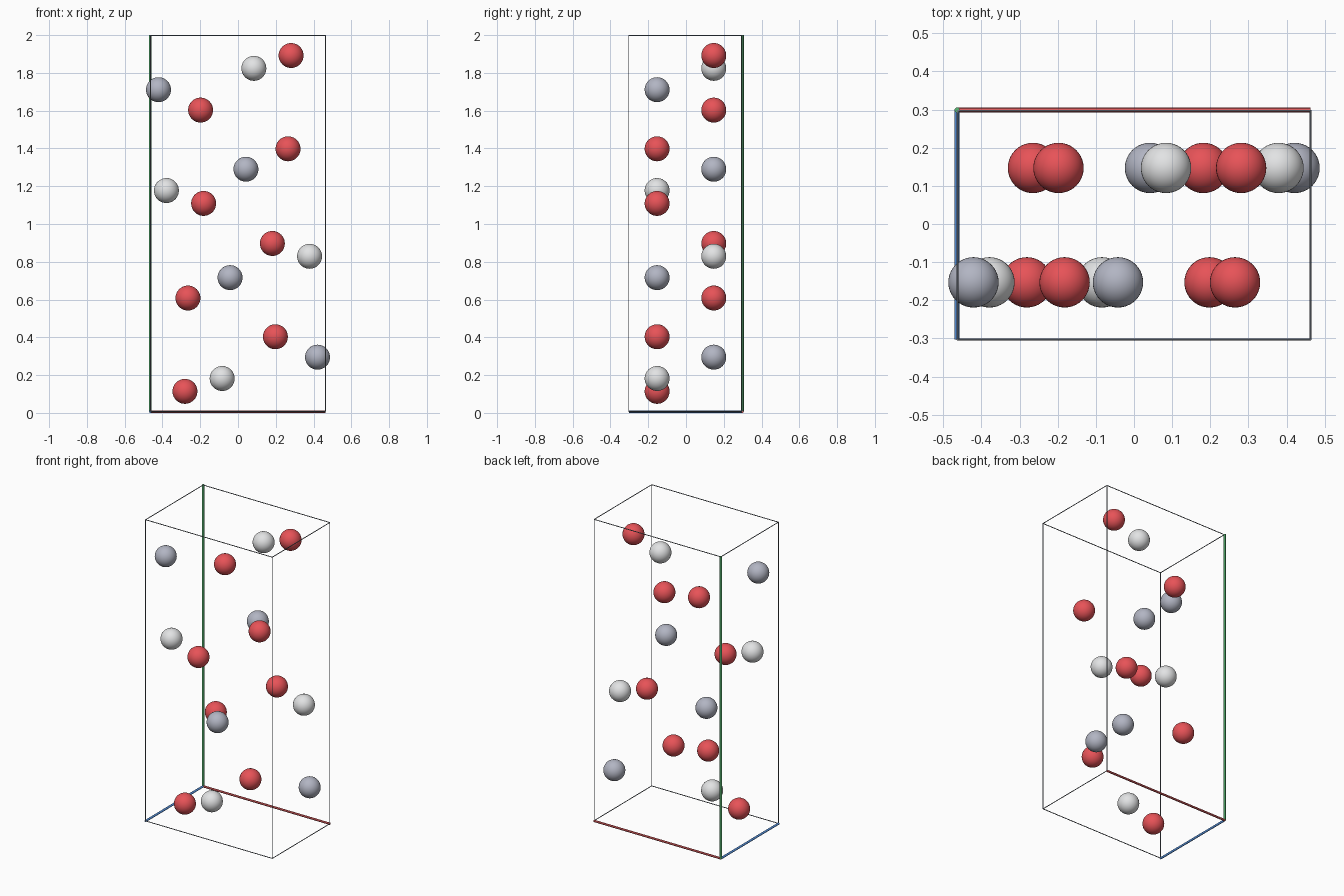
import bpy
from mathutils import Vector

if "Cube" in bpy.data.objects:
    bpy.data.objects.remove(bpy.data.objects["Cube"])


def material(name, srgb):
    lin = [((c / 255 + 0.055) / 1.055) ** 2.4 if c > 10 else c / 3295 for c in srgb]
    m = bpy.data.materials.new(name)
    m.diffuse_color = (*lin, 1)
    m.use_nodes = True
    m.node_tree.nodes["Principled BSDF"].inputs["Base Color"].default_value = m.diffuse_color
    return m


RED = material("red", (232, 83, 88))
LIGHT = material("light grey", (226, 227, 228))
SLATE = material("blue grey", (178, 181, 195))
EDGE = material("slate grey", (125, 133, 142))
AXIS_RED = material("axis red", (236, 100, 102))
AXIS_GREEN = material("axis green", (88, 186, 116))
AXIS_BLUE = material("axis blue", (90, 150, 225))

# Cell box
HX = 0.463
Y0, Y1 = -0.303, 0.297
Z0, Z1 = 0.008, 1.998
YC, ZC = (Y0 + Y1) / 2, 1.003
HALF = (Z1 - Z0) / 2
R = 0.066


def ball(name, mat, x, y, z):
    bpy.ops.mesh.primitive_uv_sphere_add(segments=40, ring_count=20, radius=R, location=(x, y, z))
    ob = bpy.context.object
    ob.name = name
    ob.data.materials.append(mat)
    bpy.ops.object.shade_smooth()


def rod(name, mat, a, b, radius):
    a, b = Vector(a), Vector(b)
    d = b - a
    bpy.ops.mesh.primitive_cylinder_add(vertices=12, radius=radius, depth=d.length,
                                        location=(a + b) / 2,
                                        rotation=d.to_track_quat('Z', 'Y').to_euler())
    ob = bpy.context.object
    ob.name = name
    ob.data.materials.append(mat)
    bpy.ops.object.shade_smooth_by_angle()


# Balls: each front-layer seed gives a half-cell glide copy, and both are
# inverted through the cell centre into the back layer
seeds = [("red_ball", RED, -0.281, 0.114), ("red_ball", RED, 0.198, 0.403),
         ("light_ball", LIGHT, -0.084, 0.182), ("grey_ball", SLATE, -0.042, 0.716)]
for name, mat, x, z in seeds:
    glide_x = (HX if x > 0 else -HX) - x
    for px, pz in ((x, z), (glide_x, z + HALF)):
        ball(name, mat, px, YC - 0.15, pz)
        ball(name, mat, -px, YC + 0.15, 2 * ZC - pz)

# Thin edges of the cell, left out where a coloured axis runs
E = 0.0025
for x in (-HX, HX):
    for y in (Y0, Y1):
        if (x, y) != (-HX, Y1):
            rod("upright_edge", EDGE, (x, y, Z0), (x, y, Z1), E)
    for z in (Z0, Z1):
        if (x, z) != (-HX, Z0):
            rod("depth_edge", EDGE, (x, Y0, z), (x, Y1, z), E)
for y in (Y0, Y1):
    for z in (Z0, Z1):
        if (y, z) != (Y1, Z0):
            rod("width_edge", EDGE, (-HX, y, z), (HX, y, z), E)

# Coloured axes from the back left bottom corner
A = 0.0068
ox, oy, oz = -HX - 0.001, Y1 + 0.002, A
rod("width_axis", AXIS_RED, (ox, oy, oz), (HX, oy, oz), A)
rod("depth_axis", AXIS_BLUE, (ox, oy, oz), (ox, Y0, oz), A)
rod("upright_axis", AXIS_GREEN, (ox, oy, oz), (ox, oy, 2.0), A)
